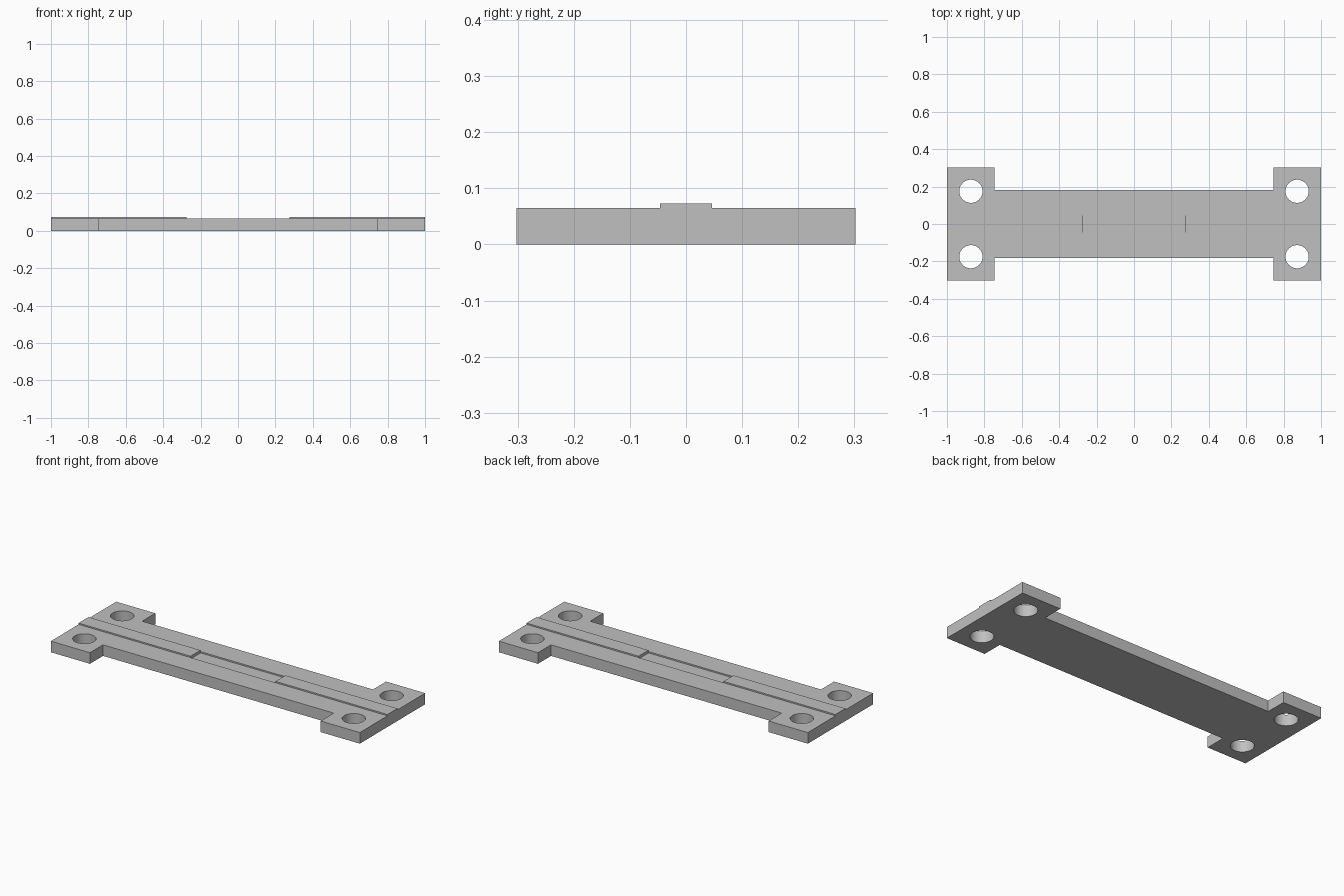
import bpy
import bmesh

if "Cube" in bpy.data.objects:
    bpy.data.objects.remove(bpy.data.objects["Cube"], do_unlink=True)

HALF_LEN, HALF_WID = 1.0, 0.302
NECK_X, NECK_Y = 0.747, 0.181
THICK, RIDGE_TOP, GROOVE_FLOOR = 0.065, 0.073, 0.057
RIDGE_X, RIDGE_Y = 0.275, 0.046
HOLE_X, HOLE_Y, HOLE_R = 0.872, 0.175, 0.062

grey = bpy.data.materials.new("light_grey")
grey.use_nodes = True
colour = (0.53, 0.53, 0.53, 1)
grey.diffuse_color = colour
grey.node_tree.nodes["Principled BSDF"].inputs["Base Color"].default_value = colour


def prism(name, outline, z0, z1):
    """Extrude a flat outline from z0 up to z1."""
    bm = bmesh.new()
    face = bm.faces.new([bm.verts.new((x, y, z0)) for x, y in outline])
    top = bmesh.ops.extrude_face_region(bm, geom=[face])["geom"]
    verts = [v for v in top if isinstance(v, bmesh.types.BMVert)]
    bmesh.ops.translate(bm, verts=verts, vec=(0, 0, z1 - z0))
    bmesh.ops.recalc_face_normals(bm, faces=bm.faces)
    mesh = bpy.data.meshes.new(name)
    bm.to_mesh(mesh)
    bm.free()
    mesh.materials.append(grey)
    obj = bpy.data.objects.new(name, mesh)
    bpy.context.collection.objects.link(obj)
    return obj


def box(name, x0, x1, half_y, z0, z1):
    corners = [(x0, -half_y), (x1, -half_y), (x1, half_y), (x0, half_y)]
    return prism(name, corners, z0, z1)


def combine(target, other, operation):
    """Apply a boolean and discard the helper object."""
    mod = target.modifiers.new("boolean", 'BOOLEAN')
    mod.operation = operation
    mod.solver = 'EXACT'
    mod.object = other
    bpy.context.view_layer.objects.active = target
    bpy.ops.object.modifier_apply(modifier=mod.name)
    bpy.data.objects.remove(other, do_unlink=True)


# Bar with wide mounting ends, from one quarter outline mirrored around
quarter = [(HALF_LEN, HALF_WID), (NECK_X, HALF_WID), (NECK_X, NECK_Y)]
half = quarter + [(-x, y) for x, y in reversed(quarter)]
outline = half + [(x, -y) for x, y in reversed(half)]
plate = prism("mounting_plate", outline, 0, THICK)

# Shallow groove across the middle
combine(plate, box("groove_cutter", -RIDGE_X, RIDGE_X, RIDGE_Y,
                   GROOVE_FLOOR, THICK + 0.1), 'DIFFERENCE')

# Four bolt holes
for sx in (-1, 1):
    for sy in (-1, 1):
        bpy.ops.mesh.primitive_cylinder_add(
            vertices=48, radius=HOLE_R, depth=0.4,
            location=(sx * HOLE_X, sy * HOLE_Y, 0))
        combine(plate, bpy.context.object, 'DIFFERENCE')

# Raised ridges running out to both ends
for side, sx in (("left", 1), ("right", -1)):
    x0, x1 = sorted((sx * RIDGE_X, sx * HALF_LEN))
    ridge = box(side + "_ridge", x0, x1, RIDGE_Y, THICK - 0.03, RIDGE_TOP)
    combine(plate, ridge, 'UNION')

# One colour, smooth hole walls with sharp rims
plate.data.materials.clear()
plate.data.materials.append(grey)
for poly in plate.data.polygons:
    poly.material_index = 0
bpy.ops.object.select_all(action='DESELECT')
plate.select_set(True)
bpy.context.view_layer.objects.active = plate
bpy.ops.object.shade_smooth_by_angle()
